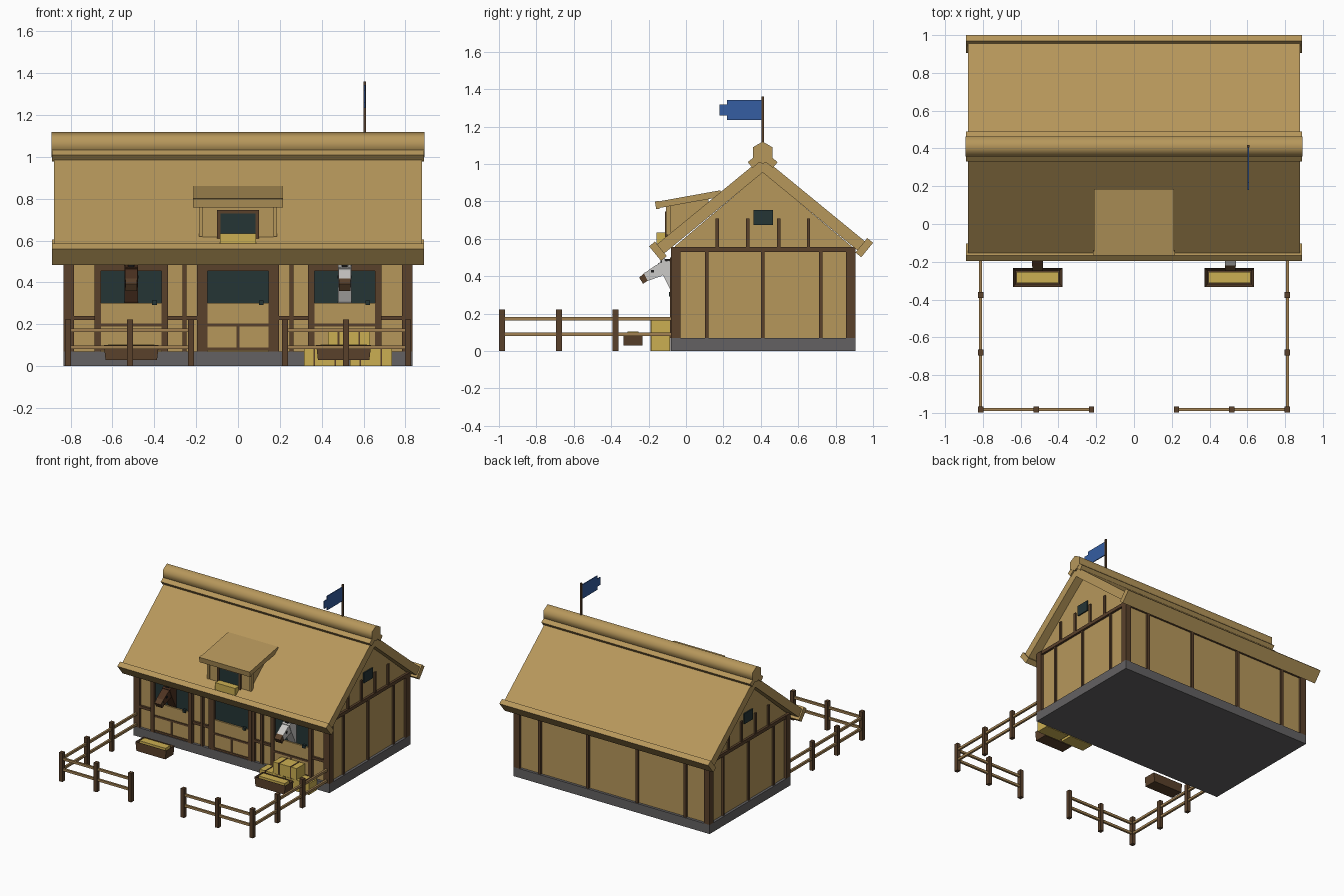
import bpy, bmesh, math
from mathutils import Matrix, Vector


def mat(name, r, g, b):
    m = bpy.data.materials.new(name)
    m.diffuse_color = (r, g, b, 1)
    return m


THATCH = mat("thatch and plaster", 0.47, 0.31, 0.105)
TIMBER = mat("dark timber", 0.10, 0.052, 0.024)
RAIL = mat("light wood", 0.36, 0.22, 0.085)
STONE = mat("grey stone", 0.125, 0.12, 0.122)
DARK = mat("dark opening", 0.018, 0.035, 0.036)
HAY = mat("yellow hay", 0.60, 0.43, 0.085)
BLUE = mat("blue cloth", 0.035, 0.11, 0.36)
WHITE = mat("pale horse", 0.60, 0.59, 0.57)
BROWN = mat("brown horse", 0.075, 0.032, 0.015)
BLACK = mat("black hair", 0.012, 0.011, 0.011)


def finish(name, bm, m):
    bmesh.ops.recalc_face_normals(bm, faces=bm.faces)
    me = bpy.data.meshes.new(name)
    bm.to_mesh(me)
    bm.free()
    me.materials.append(m)
    ob = bpy.data.objects.new(name, me)
    bpy.context.collection.objects.link(ob)
    return ob


def boxes(name, m, items):
    """One object from boxes given as (x0, x1, y0, y1, z0, z1)."""
    bm = bmesh.new()
    for x0, x1, y0, y1, z0, z1 in items:
        M = Matrix.Translation(((x0 + x1) / 2, (y0 + y1) / 2, (z0 + z1) / 2))
        bmesh.ops.create_cube(bm, size=1, matrix=M @ Matrix.Diagonal((x1 - x0, y1 - y0, z1 - z0, 1)))
    return finish(name, bm, m)


def prism(name, m, yz, x0, x1):
    """Side profile in y, z extruded along x."""
    bm = bmesh.new()
    f = bm.faces.new([bm.verts.new((x0, y, z)) for y, z in yz])
    r = bmesh.ops.extrude_face_region(bm, geom=[f])
    bmesh.ops.translate(bm, vec=(x1 - x0, 0, 0), verts=[v for v in r["geom"] if isinstance(v, bmesh.types.BMVert)])
    return finish(name, bm, m)


def slanted(cy, cz, ay, az, along, across):
    """Rectangle profile centred at cy, cz with its first axis along ay, az."""
    t = Vector((ay, az)).normalized()
    n = Vector((-t.y, t.x))
    c = Vector((cy, cz))
    return [c + t * along * i + n * across * j for i, j in ((-1, -1), (1, -1), (1, 1), (-1, 1))]


def sides(items):
    """Mirror boxes across x."""
    return items + [(-b[1], -b[0]) + tuple(b[2:]) for b in items]


# House body
R = 0.41
boxes("foundation", STONE, [(-0.835, 0.835, -0.08, 0.905, 0, 0.07)])
prism("walls", THATCH, [(-0.06, 0.07), (0.885, 0.07), (0.885, 0.56), (R, 0.958), (-0.06, 0.56)], -0.815, 0.815)

# Timber frame
boxes("corner_posts", TIMBER, sides([(0.785, 0.835, y, y + 0.05, 0.07, 0.555) for y in (-0.08, 0.855)]))
boxes("wall_plates", TIMBER, sides([(0.795, 0.832, -0.078, 0.902, 0.53, 0.556)])
      + [(-0.82, 0.82, -0.078, -0.04, 0.50, 0.55), (-0.82, 0.82, 0.87, 0.902, 0.53, 0.556)])
boxes("side_studs", TIMBER, sides([(0.80, 0.828, y - 0.009, y + 0.009, 0.07, 0.54) for y in (0.11, R, 0.72)]))
boxes("gable_studs", TIMBER, sides([(0.80, 0.828, y - 0.009, y + 0.009, 0.55, 0.71)
                                    for y in (0.168, 0.33, 0.495, 0.655)]))
boxes("back_studs", TIMBER, sides([(x - 0.011, x + 0.011, 0.87, 0.90, 0.07, 0.54) for x in (0.21, 0.62)]))
boxes("front_studs", TIMBER, sides([(0.175, 0.195, -0.078, -0.05, 0.07, 0.5), (0.245, 0.265, -0.08, -0.05, 0.07, 0.5)]))
boxes("front_rails", TIMBER, sides([(0.18, 0.345, -0.076, -0.05, 0.22, 0.24), (0.675, 0.79, -0.076, -0.05, 0.22, 0.24)]))
boxes("gable_vents", DARK, sides([(0.81, 0.824, 0.36, 0.465, 0.675, 0.755)]))

# Stall doorways: dark opening, frame, half door with cross braces, latch
for label, x in (("left", -0.51), ("middle", 0), ("right", 0.51)):
    boxes(label + "_opening", DARK, [(x - 0.145, x + 0.145, -0.066, -0.055, 0.29, 0.47)])
    boxes(label + "_door_frame", TIMBER, [(x - 0.175, x - 0.145, -0.085, -0.05, 0.07, 0.5),
                                          (x + 0.145, x + 0.175, -0.085, -0.05, 0.07, 0.5),
                                          (x - 0.175, x + 0.175, -0.085, -0.05, 0.455, 0.5)])
    boxes(label + "_half_door", THATCH, [(x - 0.145, x + 0.145, -0.078, -0.055, 0.075, 0.302)])
    boxes(label + "_door_brace", TIMBER, [(x - 0.145, x + 0.145, -0.084, -0.07, 0.19, 0.205),
                                          (x - 0.007, x + 0.007, -0.083, -0.07, 0.08, 0.20),
                                          (x - 0.145, x + 0.145, -0.084, -0.07, 0.075, 0.09)])
    boxes(label + "_latch", DARK, [(x + 0.10, x + 0.122, -0.09, -0.07, 0.293, 0.315)])

# Thatched roof, thick eaves and ridge
prism("roof", THATCH, [(-0.165, 0.563), (R, 1.035), (0.965, 0.58), (0.925, 0.532), (R, 0.955), (-0.125, 0.515)],
      -0.88, 0.88)
prism("front_eave", THATCH, slanted(-0.15, 0.534, -0.773, -0.634, 0.02, 0.05), -0.89, 0.89)
prism("back_eave", THATCH, slanted(0.953, 0.553, 0.773, -0.634, 0.02, 0.05), -0.89, 0.89)
for s, label in ((-1, "front"), (1, "back")):
    prism(label + "_ridge_saddle", THATCH, slanted(R + s * 0.04, 1.017, s * 0.773, -0.634, 0.035, 0.02), -0.89, 0.89)
ridge = prism("ridge_roll", THATCH, [(R + 0.06 * math.sin(i * math.pi / 3), 1.06 + 0.06 * math.cos(i * math.pi / 3))
                                     for i in range(6)], -0.892, 0.892)
bpy.context.view_layer.objects.active = ridge
ridge.select_set(True)
bpy.ops.object.shade_smooth_by_angle(angle=math.radians(65))

# Hay loft dormer
prism("dormer_walls", THATCH, [(-0.10, 0.60), (-0.10, 0.785), (0.12, 0.83), (0.12, 0.75)], -0.17, 0.17)
prism("dormer_roof", THATCH, [(-0.165, 0.797), (0.185, 0.86), (0.19, 0.825), (-0.155, 0.763)], -0.213, 0.213)
prism("dormer_eave", THATCH, slanted(-0.152, 0.781, 1, 0.18, 0.011, 0.021), -0.216, 0.216)
boxes("dormer_posts", THATCH, sides([(0.17, 0.187, -0.108, -0.08, 0.62, 0.785)]))
boxes("dormer_opening", DARK, [(-0.085, 0.085, -0.107, -0.098, 0.61, 0.735)])
boxes("dormer_frame", TIMBER, sides([(0.083, 0.10, -0.113, -0.09, 0.61, 0.745)])
      + [(-0.10, 0.10, -0.113, -0.09, 0.73, 0.747)])
boxes("loft_hay", HAY, [(-0.085, 0.085, -0.157, -0.06, 0.575, 0.635)])

# Flag on the ridge
boxes("flag_pole", TIMBER, [(0.599, 0.612, 0.404, 0.417, 1.06, 1.36)])
boxes("flag", BLUE, [(0.602, 0.609, 0.218, 0.405, 1.235, 1.343), (0.602, 0.609, 0.18, 0.218, 1.26, 1.318)])


# Horses looking out
def horse(label, x, coat, muzzle):
    prism(label + "_neck", coat, [(-0.05, 0.28), (-0.075, 0.31), (-0.125, 0.41), (-0.15, 0.47), (-0.09, 0.485),
                                  (-0.05, 0.44)], x - 0.033, x + 0.033)
    prism(label + "_head", coat, [(-0.225, 0.415), (-0.165, 0.457), (-0.11, 0.485), (-0.10, 0.42), (-0.135, 0.40),
                                  (-0.205, 0.375)], x - 0.029, x + 0.029)
    prism(label + "_muzzle", muzzle, [(-0.25, 0.393), (-0.22, 0.42), (-0.198, 0.38), (-0.23, 0.36)],
          x - 0.027, x + 0.027)
    boxes(label + "_eyes", BLACK, [(x + s * 0.0305 - 0.003, x + s * 0.0305 + 0.003, -0.188, -0.172, 0.42, 0.434)
                                   for s in (-1, 1)])
    boxes(label + "_mane", BLACK, [(x - 0.014, x + 0.014, -0.135, -0.08, 0.465, 0.492)])
    boxes(label + "_ears", coat, [(x + s * 0.023 - 0.008, x + s * 0.023 + 0.008, -0.13, -0.112, 0.475, 0.498)
                                  for s in (-1, 1)])


horse("brown_horse", -0.51, BROWN, TIMBER)
horse("pale_horse", 0.51, WHITE, TIMBER)

# Feed troughs: tapered tub with rim and hay
for label, x in (("left", -0.51), ("right", 0.505)):
    bm = bmesh.new()
    bmesh.ops.create_cube(bm, size=1, matrix=Matrix.Translation((x, -0.283, 0.065))
                          @ Matrix.Diagonal((0.262, 0.10, 0.07, 1)))
    for v in bm.verts:
        if v.co.z < 0.05:
            v.co.x = x + (v.co.x - x) * 0.94
    top = [f for f in bm.faces if f.calc_center_median().z > 0.095]
    bmesh.ops.inset_region(bm, faces=top, thickness=0.02)
    bmesh.ops.translate(bm, vec=(0, 0, -0.04), verts=top[0].verts)
    finish(label + "_trough", bm, TIMBER)
    boxes(label + "_trough_hay", HAY, [(x - 0.111, x + 0.111, -0.313, -0.253, 0.055, 0.104)])

# Hay bales with straps
for label, x, z in (("left", 0.415, 0), ("right", 0.635, 0), ("top", 0.53, 0.088)):
    boxes(label + "_bale", HAY, [(x - 0.1, x + 0.1, -0.188, -0.086, z, z + 0.087)])
    boxes(label + "_bale_straps", TIMBER, [(x + d - 0.004, x + d + 0.004, -0.191, -0.084, z + 0.001, z + 0.09)
                                           for d in (-0.05, 0.05)])

# Paddock fence
spots = [(0.812, -0.983), (0.812, -0.68), (0.812, -0.377), (0.517, -0.983), (0.225, -0.983)]
boxes("fence_posts", TIMBER, sides([(x - 0.014, x + 0.014, y - 0.016, y + 0.016, 0, 0.222) for x, y in spots]))
rails = []
for z in (0.09, 0.172):
    rails += [(0.804, 0.82, -0.983, -0.075, z - 0.009, z + 0.009), (0.225, 0.812, -0.991, -0.975, z - 0.009, z + 0.009)]
boxes("fence_rails", RAIL, sides(rails))
